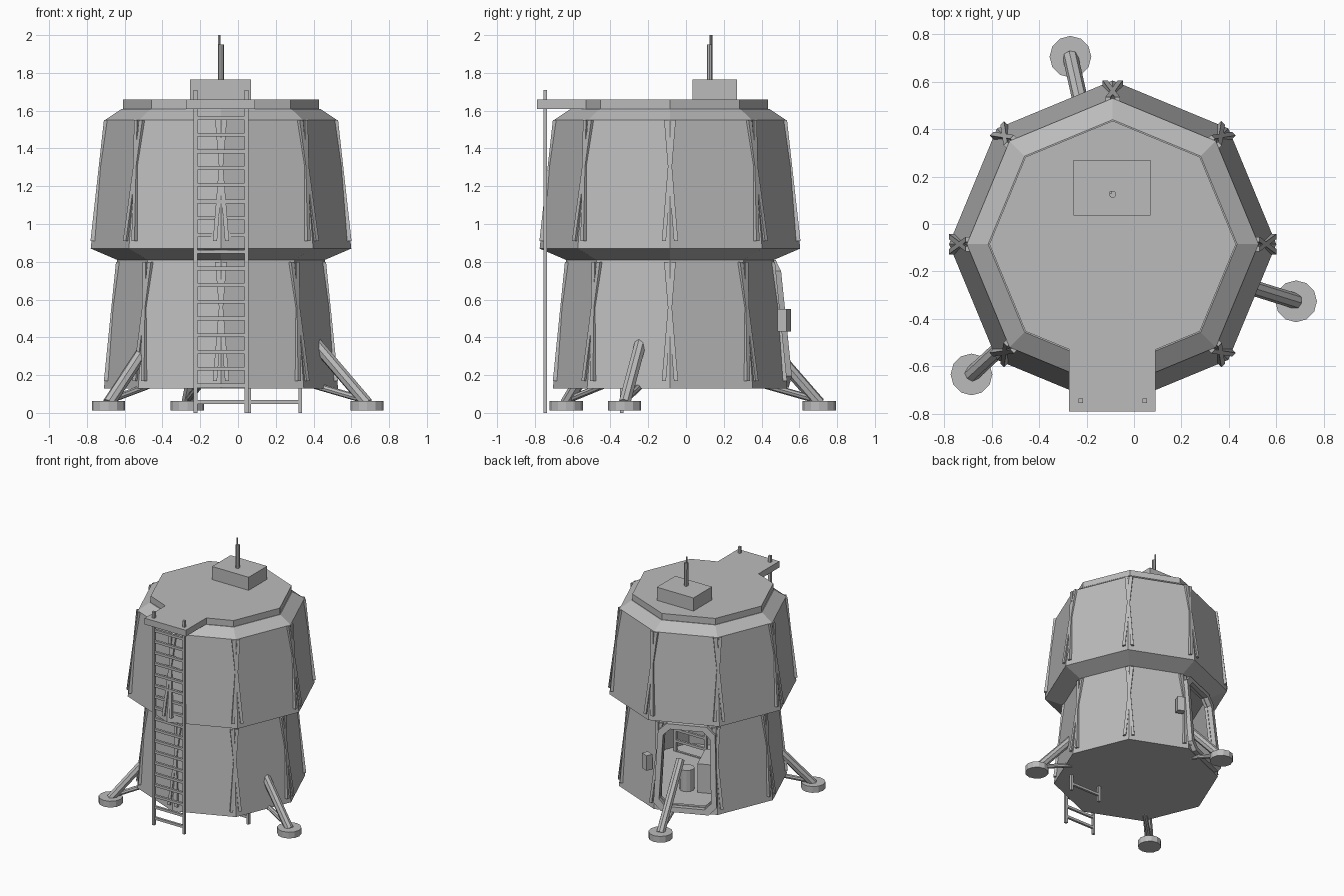
import bpy, bmesh
from math import sin, cos, radians, pi
from mathutils import Vector, Matrix

if "Cube" in bpy.data.objects:
    bpy.data.objects.remove(bpy.data.objects["Cube"], do_unlink=True)

CENTRE = Vector((-0.09, -0.085, 0))
grey = bpy.data.materials.new("hull_grey")
grey.use_nodes = True
grey.diffuse_color = (0.5, 0.5, 0.5, 1)
grey.node_tree.nodes["Principled BSDF"].inputs["Base Color"].default_value = (0.5, 0.5, 0.5, 1)


def finish(name, bm):
    bmesh.ops.recalc_face_normals(bm, faces=bm.faces[:])
    mesh = bpy.data.meshes.new(name)
    bm.to_mesh(mesh)
    bm.free()
    mesh.materials.append(grey)
    ob = bpy.data.objects.new(name, mesh)
    ob.location = CENTRE
    bpy.context.collection.objects.link(ob)
    return ob


def polar(r, deg, z=0.0):
    return Vector((r * cos(radians(deg)), r * sin(radians(deg)), z))


def loft(name, rings):
    """Closed solid through a list of point rings."""
    bm = bmesh.new()
    vs = [[bm.verts.new(p) for p in ring] for ring in rings]
    n = len(vs[0])
    for a, b in zip(vs, vs[1:]):
        for i in range(n):
            j = (i + 1) % n
            bm.faces.new((a[i], a[j], b[j], b[i]))
    bm.faces.new(vs[0])
    bm.faces.new(vs[-1])
    return finish(name, bm)


def octagon_body(name, profile):
    return loft(name, [[polar(r, 45 * i, z) for i in range(8)] for r, z in profile])


def add_box(bm, lo, hi, turn=0):
    lo, hi = Vector(lo), Vector(hi)
    m = Matrix.Translation((lo + hi) / 2) @ Matrix.Rotation(radians(turn), 4, 'Z')
    bmesh.ops.create_cube(bm, size=1, matrix=m @ Matrix.Diagonal((*(hi - lo), 1)))


def box(name, lo, hi, turn=0):
    bm = bmesh.new()
    add_box(bm, lo, hi, turn)
    return finish(name, bm)


def add_rod(bm, a, b, r, sides=8):
    d = b - a
    m = Matrix.Translation((a + b) / 2) @ d.to_track_quat('Z', 'Y').to_matrix().to_4x4()
    bmesh.ops.create_cone(bm, cap_ends=True, segments=sides, radius1=r, radius2=r,
                          depth=d.length, matrix=m)


def rod(name, a, b, r, sides=8):
    bm = bmesh.new()
    add_rod(bm, Vector(a), Vector(b), r, sides)
    return finish(name, bm)


def cut(target, cutter):
    mod = target.modifiers.new("cut", 'BOOLEAN')
    mod.operation = 'DIFFERENCE'
    mod.object = cutter
    mod.solver = 'EXACT'
    bpy.context.view_layer.objects.active = target
    bpy.ops.object.modifier_apply(modifier=mod.name)
    bpy.data.objects.remove(cutter, do_unlink=True)


# Main hull
LOW_R, LOW_Z, TOP_R, TOP_Z = 0.62, 0.13, 0.55, 0.81
lower = octagon_body("lower_hull", [(LOW_R, LOW_Z), (TOP_R, TOP_Z)])
cut(lower, octagon_body("room_cutter", [(0.59, 0.15), (0.527, 0.80)]))
octagon_body("upper_hull", [(TOP_R, TOP_Z), (0.69, 0.87), (0.615, 1.55), (0.525, 1.61)])

# Doorway on one lower face
DOOR = 112.5


def door_outline(inset, chamfer, out):
    """Chamfered outline following the sloping face."""
    pts = []
    for t, s, flip in ((0, -1, 0), (0, 1, 1), (1, 1, 0), (1, -1, 1)):
        corner = [(0, chamfer), (chamfer, 0)]
        for dx, dz in (corner[::-1] if flip else corner):
            z = (TOP_Z - inset - dz) if t else (LOW_Z + 0.005 + inset + dz)
            k = (z - LOW_Z) / (TOP_Z - LOW_Z)
            r = LOW_R + (TOP_R - LOW_R) * k
            x = s * (r * sin(pi / 8) - inset - dx)
            p = Vector((r * cos(pi / 8) + out, x, z))
            pts.append(Matrix.Rotation(radians(DOOR), 3, 'Z') @ p)
    return pts


cut(lower, loft("door_cutter", [door_outline(0.045, 0.05, -0.12), door_outline(0.045, 0.05, 0.1)]))
frame = loft("door_frame", [door_outline(0, 0.06, -0.02), door_outline(0, 0.06, 0.035)])
cut(frame, loft("frame_cutter", [door_outline(0.04, 0.05, -0.1), door_outline(0.04, 0.05, 0.1)]))
box("door_keypad", (0.04, 0.58, 0.43), (0.10, 0.63, 0.55), -22.5)

# Crossed corner braces on both hull levels
for level, (r0, z0, r1, z1) in {"lower": (0.612, 0.17, 0.548, 0.80),
                                "upper": (0.683, 0.91, 0.612, 1.55)}.items():
    bm = bmesh.new()
    for i in range(8):
        ang = 45 * i
        out, side = polar(1, ang), polar(1, ang + 90)
        for s in (-1, 1):
            rings = []
            for r, z, off in ((r0, z0, 0.032 * s), (r1, z1, -0.02 * s)):
                c = out * (r - 0.012) + side * off + Vector((0, 0, z))
                rings.append([bm.verts.new(c + out * a * 0.02 + side * b * 0.011)
                              for a, b in ((-1, -1), (1, -1), (1, 1), (-1, 1))])
            a, b = rings
            for k in range(4):
                j = (k + 1) % 4
                bm.faces.new((a[k], a[j], b[j], b[k]))
            bm.faces.new(a)
            bm.faces.new(b)
    finish(level + "_corner_braces", bm)

# Roof deck with ladder landing
deck = [polar(0.52, a) for a in range(-45, 226, 45)]
deck += [Vector(p) for p in ((-0.185, -0.443, 0), (-0.185, -0.705, 0),
                             (0.18, -0.705, 0), (0.18, -0.445, 0))]
loft("roof_deck", [[p + Vector((0, 0, z)) for p in deck] for z in (1.61, 1.66)])
box("roof_box", (-0.165, 0.12, 1.66), (0.16, 0.355, 1.765))
rod("antenna_base", (0, 0.21, 1.76), (0, 0.21, 1.95), 0.015)
rod("antenna_tip", (-0.009, 0.217, 1.9), (-0.009, 0.217, 2.0), 0.007, 6)


# Ladders
def ladder(name, x0, x1, y, top, rungs):
    bm = bmesh.new()
    for x in (x0, x1):
        add_box(bm, (x - 0.01, y - 0.01, 0), (x + 0.01, y + 0.01, top))
    for i in range(rungs):
        z = 0.057 + 0.0885 * i
        add_box(bm, (x0, y - 0.009, z - 0.01), (x1, y + 0.009, z + 0.01))
    finish(name, bm)


ladder("outer_ladder", -0.135, 0.135, -0.66, 1.71, 19)
ladder("inner_ladder", 0.15, 0.42, -0.255, 0.8, 9)

# Landing legs
for i in range(3):
    ang = -17.3 + 120 * i
    tag = "_%d" % (i + 1)
    rod("foot_pad" + tag, polar(0.81, ang, 0.013), polar(0.81, ang, 0.063), 0.088, 12)
    rod("main_strut" + tag, polar(0.81, ang, 0.05), polar(0.43, ang, 0.475), 0.033)
    rod("lower_strut" + tag, polar(0.79, ang, 0.07), polar(0.52, ang, 0.145), 0.018)

# Cabin furniture
rod("stool", (-0.02, 0.23, 0.15), (-0.02, 0.23, 0.32), 0.055, 12)
box("cabin_desk", (-0.32, -0.06, 0.15), (-0.06, 0.2, 0.38), DOOR)
